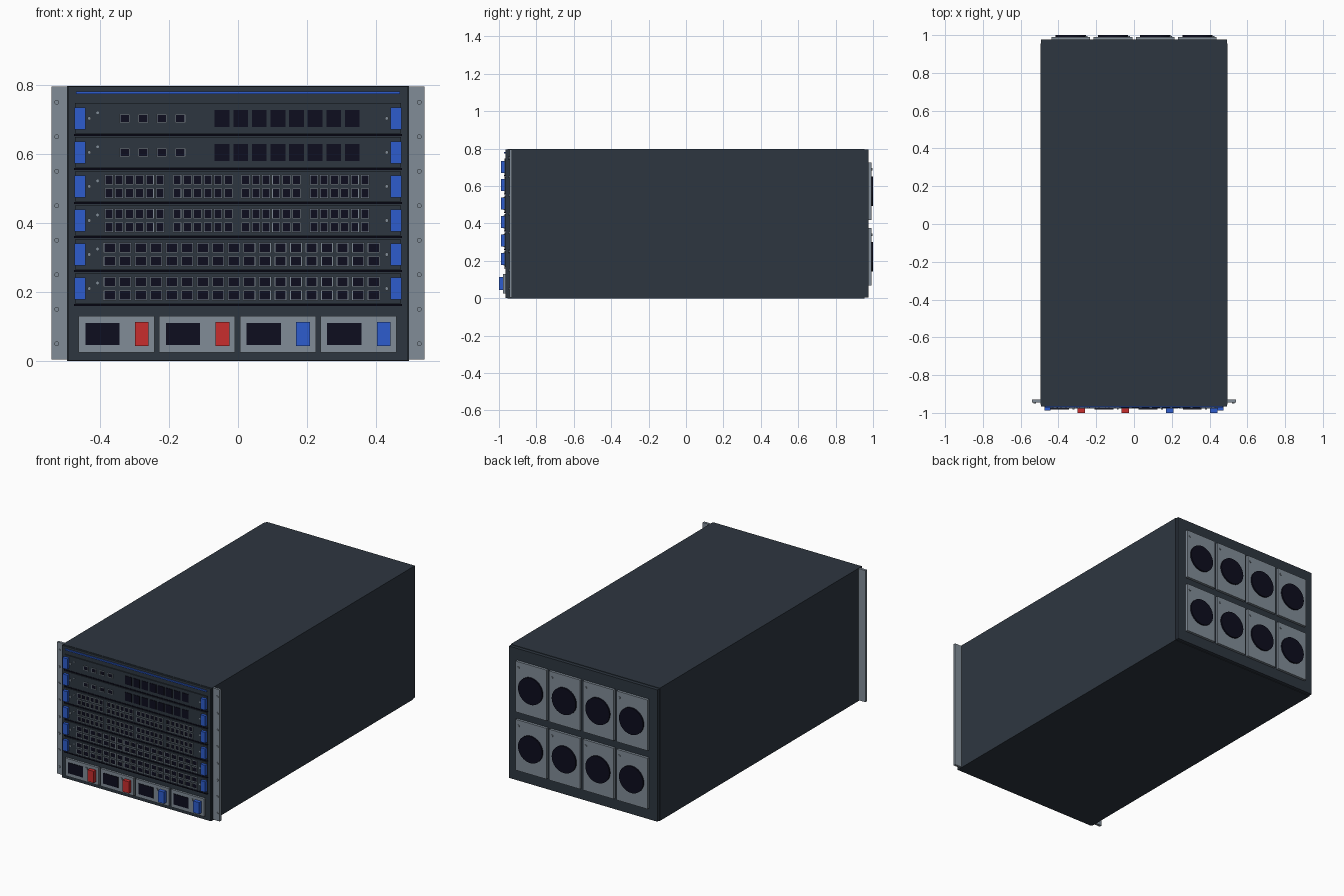
import bpy
import bmesh
from math import pi
from mathutils import Matrix

cube = bpy.data.objects.get("Cube")
if cube:
    bpy.data.objects.remove(cube, do_unlink=True)


def material(name, rgb):
    m = bpy.data.materials.new(name)
    m.use_nodes = True
    m.diffuse_color = (*rgb, 1)
    m.node_tree.nodes["Principled BSDF"].inputs["Base Color"].default_value = (*rgb, 1)
    return m


slate = material("dark slate", (0.027, 0.037, 0.051))
grey = material("steel grey", (0.22, 0.265, 0.31))
blue = material("blue", (0.027, 0.107, 0.61))
red = material("red", (0.58, 0.026, 0.026))
black = material("port black", (0.004, 0.004, 0.013))


class Part:
    """Collects boxes and y-axis discs into a single object."""

    def __init__(self, name, mat):
        self.name, self.mat, self.bm = name, mat, bmesh.new()

    def box(self, x, z, w, h, y0, y1):
        mat = Matrix.Translation((x, (y0 + y1) / 2, z)) @ Matrix.Diagonal((w, abs(y1 - y0), h, 1))
        bmesh.ops.create_cube(self.bm, size=1, matrix=mat)
        return self

    def disc(self, x, z, r, y0, y1, sides=12):
        mat = Matrix.Translation((x, (y0 + y1) / 2, z)) @ Matrix.Rotation(pi / 2, 4, "X")
        bmesh.ops.create_cone(self.bm, cap_ends=True, segments=sides, radius1=r,
                              radius2=r, depth=abs(y1 - y0), matrix=mat)
        return self

    def ring_of_bars(self, x, z, w, h, t, y0, y1):
        for s in (-1, 1):
            self.box(x + s * (w - t) / 2, z, t, h, y0, y1)
            self.box(x, z + s * (h - t) / 2, w - 2 * t, t, y0, y1)

    def done(self):
        me = bpy.data.meshes.new(self.name)
        self.bm.to_mesh(me)
        self.bm.free()
        me.materials.append(self.mat)
        ob = bpy.data.objects.new(self.name, me)
        bpy.context.collection.objects.link(ob)
        return ob


# Chassis with front bezel and rear panel
H = 0.797
MID = H / 2
FRONT = -0.965
Part("chassis", slate).box(0, MID, 0.99, H, -0.955, 0.955).done()
Part("front_bezel", slate).box(0, MID, 0.986, H - 0.004, FRONT, -0.955).done()
Part("rear_panel", slate).box(0, MID, 0.986, H - 0.006, 0.955, 0.976).done()
Part("top_stripe", blue).box(0, 0.777, 0.94, 0.008, -0.972, FRONT).done()

# Rack ears with bolts
ears = Part("rack_ears", grey)
bolts = Part("rack_bolts", grey)
for s in (-1, 1):
    ears.box(s * 0.517, 0.4, 0.046, 0.79, -0.945, -0.93)
    for i in range(8):
        bolts.disc(s * 0.525, 0.05 + i * 0.1, 0.007, -0.95, -0.945)
ears.done()
bolts.done()

# Card slots
CARD = -0.971
cards = Part("card_faceplates", slate)
seams = Part("card_seams", black)
handles = Part("card_handles", blue)
screws = Part("card_screws", grey)
frames = Part("port_frames", grey)
holes = Part("port_openings", black)
vents = Part("vent_slots", black)


def port(x, z, w, h, t):
    frames.ring_of_bars(x, z, w, h, t, CARD - 0.005, CARD)
    holes.box(x, z, w - 2 * t, h - 2 * t, CARD - 0.002, CARD)


for row in range(6):
    z = 0.703 - row * 0.0986
    cards.box(0, z, 0.945, 0.088, CARD, FRONT)
    seams.box(0, z - 0.048, 0.95, 0.006, CARD - 0.001, FRONT)
    for s in (-1, 1):
        handles.box(s * 0.458, z, 0.032, 0.064, -0.988, CARD)
        screws.disc(s * 0.431, z, 0.006, CARD - 0.005, CARD, 6)
    screws.disc(-0.407, z + 0.016, 0.004, CARD - 0.002, CARD)
    if row < 2:
        # Controller cards: four ports and eight vents
        for i in range(4):
            port(-0.328 + i * 0.0537, z, 0.031, 0.026, 0.003)
        for i in range(8):
            vents.box(-0.046 + i * 0.0539, z, 0.043, 0.05, CARD - 0.003, CARD)
    elif row < 4:
        # Dense cards: four groups of six paired ports
        for g in range(4):
            for i in range(6):
                for s in (-1, 1):
                    port(-0.374 + g * 0.198 + i * 0.0296, z + s * 0.0195, 0.026, 0.03, 0.003)
    else:
        # Wide cards: eighteen paired ports
        for i in range(18):
            for s in (-1, 1):
                port(-0.372 + i * 0.045, z + s * 0.0195, 0.037, 0.031, 0.0035)

for part in (cards, seams, handles, screws, frames, holes, vents):
    part.done()

# Power supplies
PSU = -0.978
modules = Part("power_modules", grey)
windows = Part("power_inlets", black)
lamps = Part("power_lamps", grey)
pulls = {red: Part("red_power_handles", red), blue: Part("blue_power_handles", blue)}
for i in range(4):
    x = -0.352 + i * 0.2337
    z = 0.078
    modules.box(x, z, 0.22, 0.106, PSU, FRONT)
    windows.box(x - 0.041, z, 0.099, 0.064, PSU - 0.003, PSU)
    lamps.box(x + 0.032, z + 0.029, 0.01, 0.012, PSU - 0.004, PSU)
    pulls[red if i < 2 else blue].box(x + 0.073, z, 0.04, 0.07, -1, PSU)
for part in (modules, windows, lamps, *pulls.values()):
    part.done()

# Rear fan modules
trays = Part("fan_modules", grey)
fans = Part("fan_openings", black)
knobs = Part("fan_lamps", grey)
for z in (0.222, 0.572):
    for i in range(4):
        x = -0.335 + i * 0.2235
        trays.box(x, z, 0.205, 0.305, 0.976, 0.991)
        fans.disc(x, z, 0.08, 0.991, 1.0, 32)
        knobs.disc(x + 0.083, z + 0.118, 0.007, 0.991, 0.996)
for part in (trays, fans, knobs):
    part.done()
